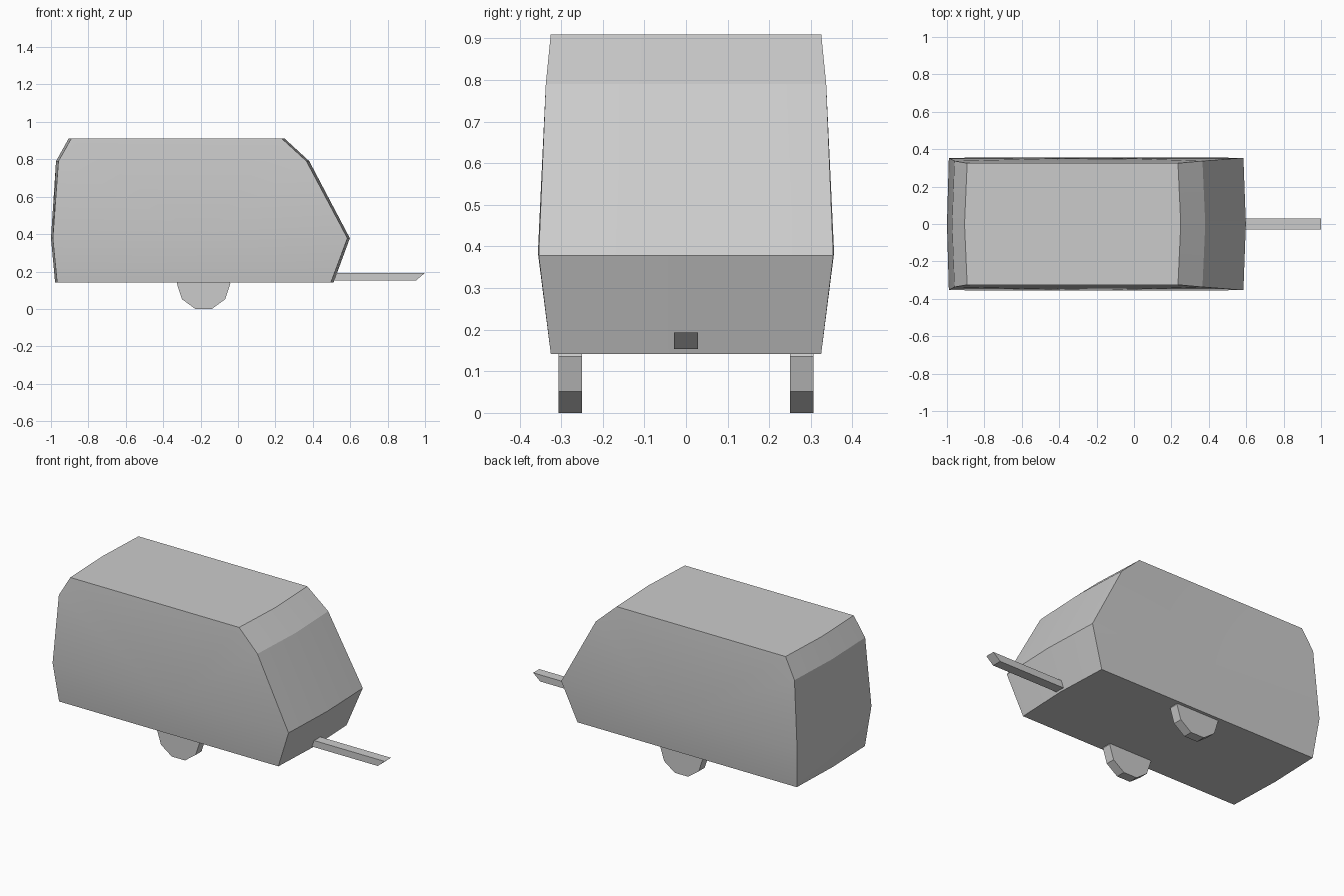
import bpy, bmesh, math
from mathutils import Matrix

if "Cube" in bpy.data.objects:
    bpy.data.objects.remove(bpy.data.objects["Cube"])


def finish(name, bm):
    bmesh.ops.recalc_face_normals(bm, faces=bm.faces)
    me = bpy.data.meshes.new(name)
    bm.to_mesh(me)
    bm.free()
    ob = bpy.data.objects.new(name, me)
    bpy.context.collection.objects.link(ob)
    return ob


# Caravan body: side outline (edge x, centreline x, z, half width)
outline = [(-0.967, -0.978, 0.142, 0.325), (-0.99, -1.0, 0.378, 0.354),
           (-0.96, -0.973, 0.79, 0.337), (-0.892, -0.906, 0.91, 0.325),
           (0.235, 0.25, 0.91, 0.325), (0.366, 0.381, 0.79, 0.337),
           (0.585, 0.598, 0.378, 0.354), (0.497, 0.511, 0.142, 0.325)]
bm = bmesh.new()
right = [bm.verts.new((xe, -w, z)) for xe, xm, z, w in outline]
mid = [bm.verts.new((xm, 0, z)) for xe, xm, z, w in outline]
left = [bm.verts.new((xe, w, z)) for xe, xm, z, w in outline]
n = len(outline)
for a, b in ((right, mid), (mid, left)):
    for i in range(n):
        j = (i + 1) % n
        bm.faces.new((a[i], a[j], b[j], b[i]))
# Side walls fan out from a shallow central point
for ring, y in ((right, -0.356), (left, 0.356)):
    c = bm.verts.new((-0.19, y, 0.385))
    for i in range(n):
        bm.faces.new((ring[i], ring[(i + 1) % n], c))
body = finish("caravan_body", bm)
bpy.context.view_layer.objects.active = body
body.select_set(True)
bpy.ops.object.shade_smooth_by_angle(angle=math.radians(15))
body.select_set(False)

# Ten-sided wheels
for name, y in (("right_wheel", -0.278), ("left_wheel", 0.278)):
    bm = bmesh.new()
    bmesh.ops.create_cone(bm, cap_ends=True, segments=10, radius1=0.143,
                          radius2=0.143, depth=0.056)
    m = Matrix.Translation((-0.184, y, 0.136)) @ Matrix.Rotation(math.pi / 2, 4, 'X')
    pts = [v.co.copy() for v in bm.verts]
    # put a flat at the bottom: vertices lie on the horizontal axis
    turn = Matrix.Rotation(math.pi / 2, 4, 'Z')
    bmesh.ops.transform(bm, matrix=m @ turn, verts=bm.verts)
    finish(name, bm)

# Tow bar with slanted tip
bm = bmesh.new()
side = [bm.verts.new((x, -0.029, z)) for x, z in
        ((0.5, 0.153), (0.953, 0.153), (1.0, 0.193), (0.5, 0.193))]
face = bm.faces.new(side)
ext = bmesh.ops.extrude_face_region(bm, geom=[face])
for v in ext["geom"]:
    if isinstance(v, bmesh.types.BMVert):
        v.co.y = 0.029
finish("tow_bar", bm)
